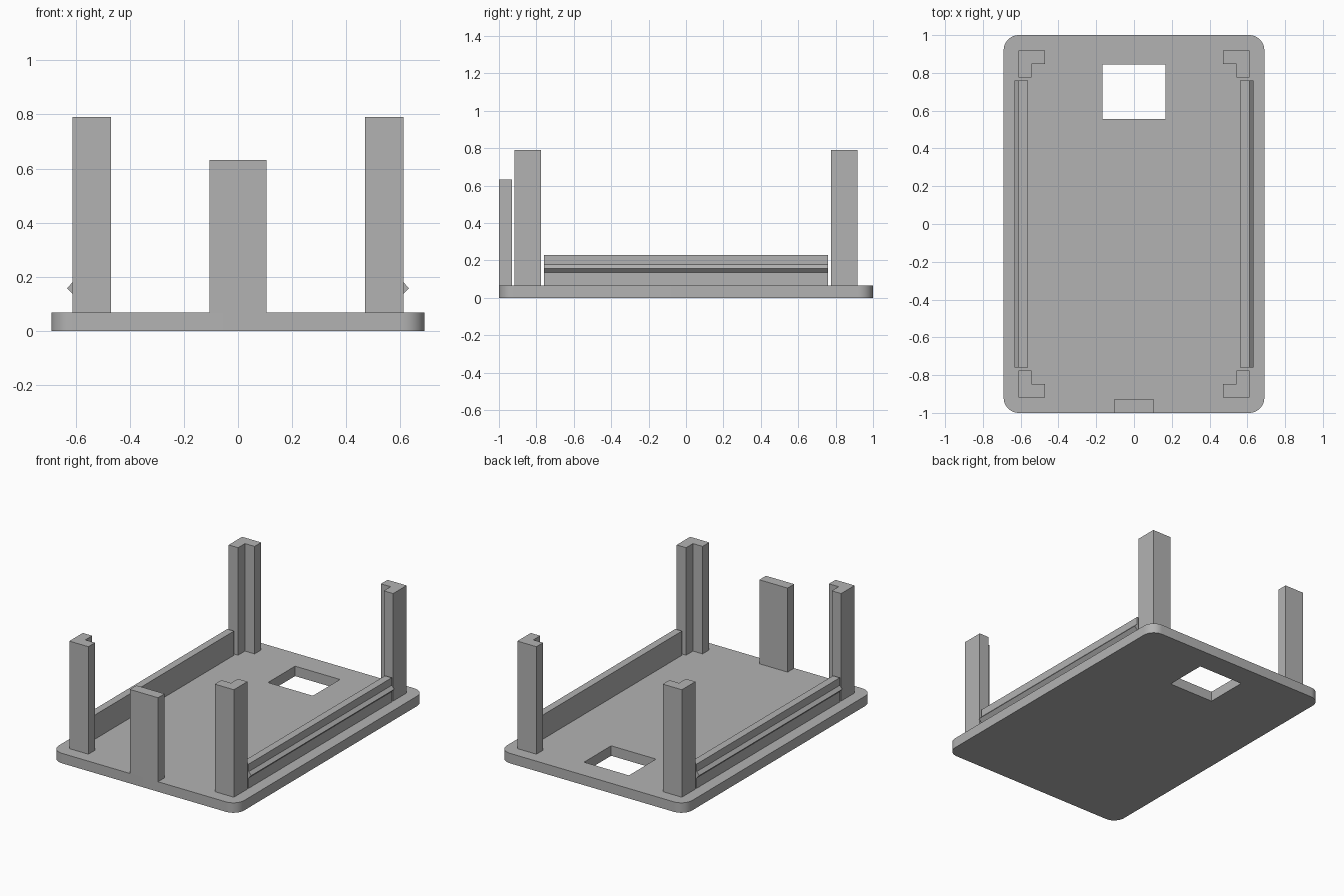
import bpy, bmesh, math
from mathutils import Vector

if "Cube" in bpy.data.objects:
    bpy.data.objects.remove(bpy.data.objects["Cube"])

grey = bpy.data.materials.new("plain grey")
grey.diffuse_color = (0.45, 0.45, 0.45, 1)
grey.use_nodes = True
grey.node_tree.nodes["Principled BSDF"].inputs["Base Color"].default_value = grey.diffuse_color

BASE_TOP = 0.067


def prism(name, outline, start, end, place):
    """Extrude a 2D outline from start to end; place maps (u, v, w) to xyz."""
    bm = bmesh.new()
    lo = [bm.verts.new(place(u, v, start)) for u, v in outline]
    hi = [bm.verts.new(place(u, v, end)) for u, v in outline]
    bm.faces.new(lo)
    bm.faces.new(hi)
    n = len(outline)
    for i in range(n):
        j = (i + 1) % n
        bm.faces.new((lo[i], lo[j], hi[j], hi[i]))
    bmesh.ops.recalc_face_normals(bm, faces=bm.faces)
    mesh = bpy.data.meshes.new(name)
    bm.to_mesh(mesh)
    bm.free()
    mesh.materials.append(grey)
    obj = bpy.data.objects.new(name, mesh)
    bpy.context.collection.objects.link(obj)
    return obj


def upright(u, v, w):
    return Vector((u, v, w))


def rect(x0, x1, y0, y1):
    return [(x0, y0), (x1, y0), (x1, y1), (x0, y1)]


# Base plate with rounded corners
R, HX, HY, STEPS = 0.08, 0.69, 1.0, 10
outline = []
for k, (sx, sy) in enumerate([(1, 1), (-1, 1), (-1, -1), (1, -1)]):
    for i in range(STEPS + 1):
        a = math.radians(90 * k + 90 * i / STEPS)
        outline.append((sx * (HX - R) + R * math.cos(a), sy * (HY - R) + R * math.sin(a)))
base = prism("base_plate", outline, 0, BASE_TOP, upright)

# Rectangular opening near the back
cutter = prism("opening_cutter", rect(-0.167, 0.167, 0.557, 0.845), -0.1, 0.2, upright)
cutter.hide_render = True
cutter.hide_viewport = True
cut = base.modifiers.new("opening", 'BOOLEAN')
cut.operation = 'DIFFERENCE'
cut.solver = 'EXACT'
cut.object = cutter
bpy.context.view_layer.objects.active = base
base.select_set(True)
bpy.ops.object.modifier_apply(modifier=cut.name)
bpy.data.objects.remove(cutter)
bpy.ops.object.shade_smooth_by_angle(angle=math.radians(30))

# L-shaped corner posts, open towards the middle
ell = [(0.612, 0.918), (0.47, 0.918), (0.47, 0.848), (0.542, 0.848), (0.542, 0.775), (0.612, 0.775)]
for sx, xname in ((-1, "left"), (1, "right")):
    for sy, yname in ((-1, "front"), (1, "back")):
        prism(f"{yname}_{xname}_post", [(sx * x, sy * y) for x, y in ell],
              BASE_TOP, 0.79, upright)

# Side rails with a pointed snap ridge on the outer face
profile = [(0.562, BASE_TOP), (0.612, BASE_TOP), (0.612, 0.137), (0.632, 0.158),
           (0.612, 0.179), (0.612, 0.23), (0.562, 0.23)]
for sx, xname in ((-1, "left"), (1, "right")):
    prism(f"{xname}_rail", [(sx * x, z) for x, z in profile], -0.76, 0.76,
          lambda u, v, w: Vector((u, w, v)))

# Flat tab at the front edge
prism("front_tab", rect(-0.105, 0.105, -1.0, -0.93), BASE_TOP, 0.632, upright)
